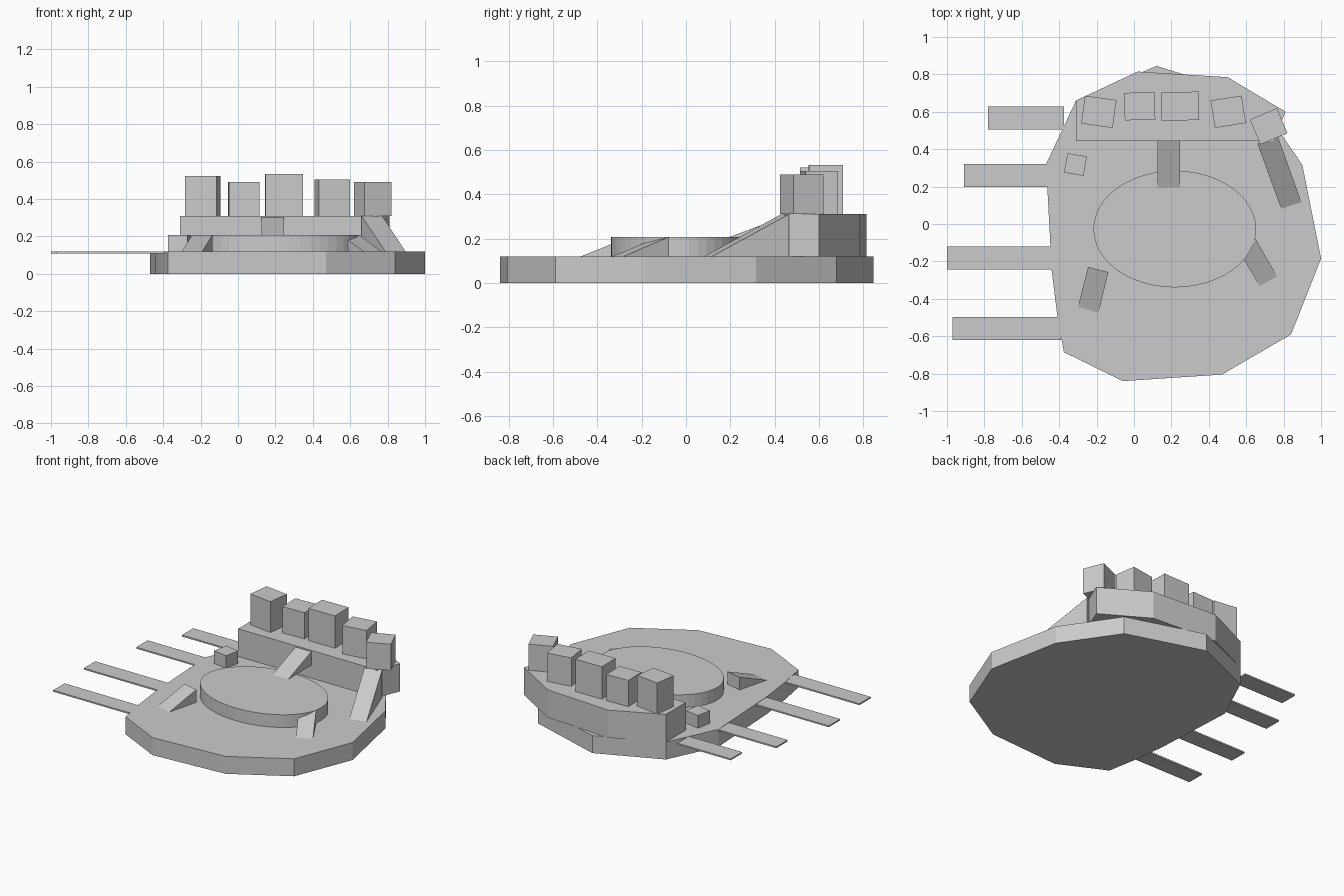
import bpy, bmesh, math

if "Cube" in bpy.data.objects:
    bpy.data.objects.remove(bpy.data.objects["Cube"])


def mesh_object(name, verts, faces):
    mesh = bpy.data.meshes.new(name)
    mesh.from_pydata(verts, [], faces)
    bm = bmesh.new()
    bm.from_mesh(mesh)
    bmesh.ops.recalc_face_normals(bm, faces=bm.faces)
    bm.to_mesh(mesh)
    bm.free()
    obj = bpy.data.objects.new(name, mesh)
    bpy.context.collection.objects.link(obj)
    return obj


def prism(name, outline, z0, z1):
    n = len(outline)
    verts = [(x, y, z) for z in (z0, z1) for x, y in outline]
    faces = [tuple(range(n)), tuple(range(n, 2 * n))]
    faces += [(i, (i + 1) % n, n + (i + 1) % n, n + i) for i in range(n)]
    return mesh_object(name, verts, faces)


def ramp(name, low, high, z0, z1):
    # Wedge: low edge on the floor, vertical back at the high edge
    verts = [(*low[0], z0), (*low[1], z0), (*high[1], z0), (*high[0], z0),
             (*high[1], z1), (*high[0], z1)]
    faces = [(0, 1, 2, 3), (0, 1, 4, 5), (3, 2, 4, 5), (1, 2, 4), (0, 3, 5)]
    return mesh_object(name, verts, faces)


def block(name, cx, cy, w, d, deg, z0, z1):
    c, s = math.cos(math.radians(deg)), math.sin(math.radians(deg))
    corners = [(-w / 2, -d / 2), (w / 2, -d / 2), (w / 2, d / 2), (-w / 2, d / 2)]
    return prism(name, [(cx + x * c - y * s, cy + x * s + y * c) for x, y in corners], z0, z1)


BASE, PLAZA, TERRACE = 0.12, 0.207, 0.31

# Island base
prism("island_base", [
    (0.12, 0.845), (-0.31, 0.66), (-0.47, 0.32), (-0.44, -0.25), (-0.41, -0.49),
    (-0.375, -0.685), (-0.06, -0.84), (0.47, -0.805), (0.84, -0.59),
    (1.0, -0.185), (0.90, 0.315), (0.65, 0.68)], 0, BASE)

# Raised terrace at the back
prism("back_terrace", [
    (-0.31, 0.445), (0.745, 0.445), (0.81, 0.60), (0.50, 0.785),
    (0.02, 0.815), (-0.31, 0.66)], BASE, TERRACE)

# Oval plaza
n = 48
oval = prism("oval_plaza", [
    (0.218 + 0.435 * math.cos(2 * math.pi * i / n),
     -0.027 + 0.312 * math.sin(2 * math.pi * i / n)) for i in range(n)], BASE, PLAZA)

# Ramps
ramp("terrace_ramp", [(0.125, 0.195), (0.245, 0.195)],
     [(0.125, 0.47), (0.245, 0.47)], PLAZA, TERRACE)
ramp("side_ramp", [(0.787, 0.082), (0.895, 0.117)],
     [(0.66, 0.43), (0.77, 0.465)], BASE, TERRACE)
ramp("left_plaza_ramp", [(-0.30, -0.444), (-0.19, -0.475)],
     [(-0.245, -0.23), (-0.137, -0.257)], BASE, PLAZA)
ramp("right_plaza_ramp", [(0.672, -0.332), (0.765, -0.28)],
     [(0.55, -0.125), (0.65, -0.08)], BASE, PLAZA)

# Buildings on the terrace: centre, size, rotation, top height
for i, (x, y, w, d, deg, top) in enumerate([
        (-0.188, 0.600, 0.17, 0.150, -8, 0.522),
        (0.030, 0.630, 0.163, 0.147, 2, 0.49),
        (0.247, 0.630, 0.20, 0.152, 1, 0.532),
        (0.504, 0.600, 0.168, 0.148, 9, 0.505),
        (0.720, 0.522, 0.157, 0.145, 23, 0.49)]):
    block(f"building_{i + 1}", x, y, w, d, deg, TERRACE, top)

# Small hut on the base
block("small_hut", -0.313, 0.318, 0.105, 0.105, -10, BASE, PLAZA)

# Piers along the left shore: outer end, inner end, centre y
for i, (x0, x1, y) in enumerate([
        (-0.78, -0.375, 0.567), (-0.91, -0.455, 0.258),
        (-1.0, -0.435, -0.182), (-0.97, -0.39, -0.558)]):
    block(f"pier_{i + 1}", (x0 + x1) / 2, y, x1 - x0, 0.123, 0, 0.108, 0.118)
